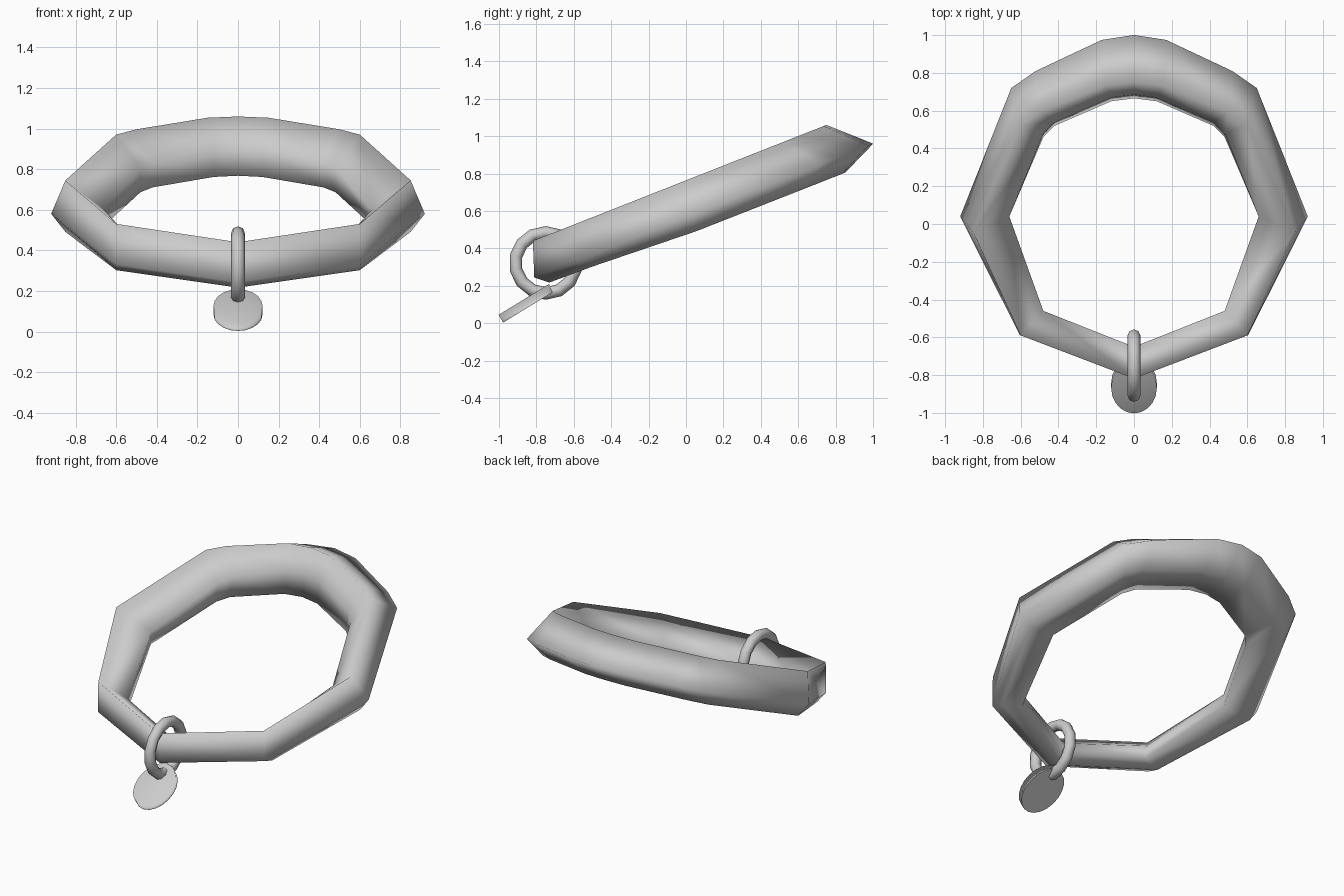
import bpy, bmesh, math

if "Cube" in bpy.data.objects:
    bpy.data.objects.remove(bpy.data.objects["Cube"])

TILT = math.atan2(0.367, 0.93)
C, S = math.cos(TILT), math.sin(TILT)


def smooth(obj, angle):
    bpy.ops.object.select_all(action='DESELECT')
    obj.select_set(True)
    bpy.context.view_layer.objects.active = obj
    bpy.ops.object.shade_smooth_by_angle(angle=math.radians(angle))


def in_plane(x, u, v):
    """Point in the tilted plane of the collar."""
    return (x, u * C - v * S, u * S + v * C)


def upright(x, y, v):
    """Point of the inner wall at (x, y)."""
    return (x, y, (v + y * S) / C)


# Collar band: five-sided sections in a tilted plane.
# Each station: outer ridge (x, u), top ridge (x, u), inner wall (x, y),
# bottom height, inner wall top height
stations = [
    ((0.00, -0.665), (0.00, -0.600), (0.00, -0.65), 0.470, 0.545),
    ((0.605, -0.425), (0.60, -0.354), (0.48, -0.46), 0.465, 0.545),
    ((0.92, 0.250), (0.85, 0.230), (0.66, 0.04), 0.437, 0.545),
    ((0.65, 0.981), (0.60, 0.843), (0.48, 0.48), 0.436, 0.57),
    ((0.52, 1.078), (0.50, 0.915), (0.42, 0.54), 0.436, 0.58),
    ((0.17, 1.255), (0.15, 1.070), (0.12, 0.67), 0.436, 0.60),
    ((0.00, 1.283), (0.00, 1.087), (0.00, 0.685), 0.436, 0.60),
]


def section(station, side):
    (ox, ou), (tx, tu), (ix, iy), bottom, inner_top = station
    lean = 0.02 if iy > 0.3 else 0.0
    return [in_plane(side * tx, tu, 0.71), in_plane(side * ox, ou, 0.525),
            in_plane(side * tx, tu, bottom),
            upright(side * ix, iy - lean, 0.47), upright(side * ix, iy, inner_top)]


bm = bmesh.new()
sections = [section(s, 1) for s in stations] + [section(s, -1) for s in stations[-2:0:-1]]
rings = [[bm.verts.new(p) for p in sec] for sec in sections]
for a, b in zip(rings, rings[1:] + rings[:1]):
    for j in range(5):
        k = (j + 1) % 5
        bm.faces.new((a[j], a[k], b[k], b[j]))
bmesh.ops.recalc_face_normals(bm, faces=bm.faces)
mesh = bpy.data.meshes.new("collar_band")
bm.to_mesh(mesh)
bm.free()
band = bpy.data.objects.new("collar_band", mesh)
bpy.context.collection.objects.link(band)
smooth(band, 180)

# Hanging ring looped around the front of the band
bpy.ops.mesh.primitive_torus_add(major_radius=0.163, minor_radius=0.034,
                                 major_segments=14, minor_segments=8,
                                 location=(0, -0.75, 0.322),
                                 rotation=(0, math.pi / 2, 0))
link = bpy.context.object
link.name = "hanging_ring"
smooth(link, 80)

# Oval tag: soft upper side, crisp flat underside
bpy.ops.mesh.primitive_cylinder_add(vertices=20, radius=1, depth=2, end_fill_type='TRIFAN',
                                    location=(0, -0.855, 0.106),
                                    rotation=(math.radians(31.4), 0, 0))
tag = bpy.context.object
tag.name = "tag"
tag.scale = (0.121, 0.158, 0.024)
bpy.ops.object.shade_smooth()
verts = tag.data.vertices
sharp = tag.data.attributes.new("sharp_edge", 'BOOLEAN', 'EDGE')
for e in tag.data.edges:
    sharp.data[e.index].value = all(
        verts[i].co.z < 0 and verts[i].co.xy.length > 0.5 for i in e.vertices)
